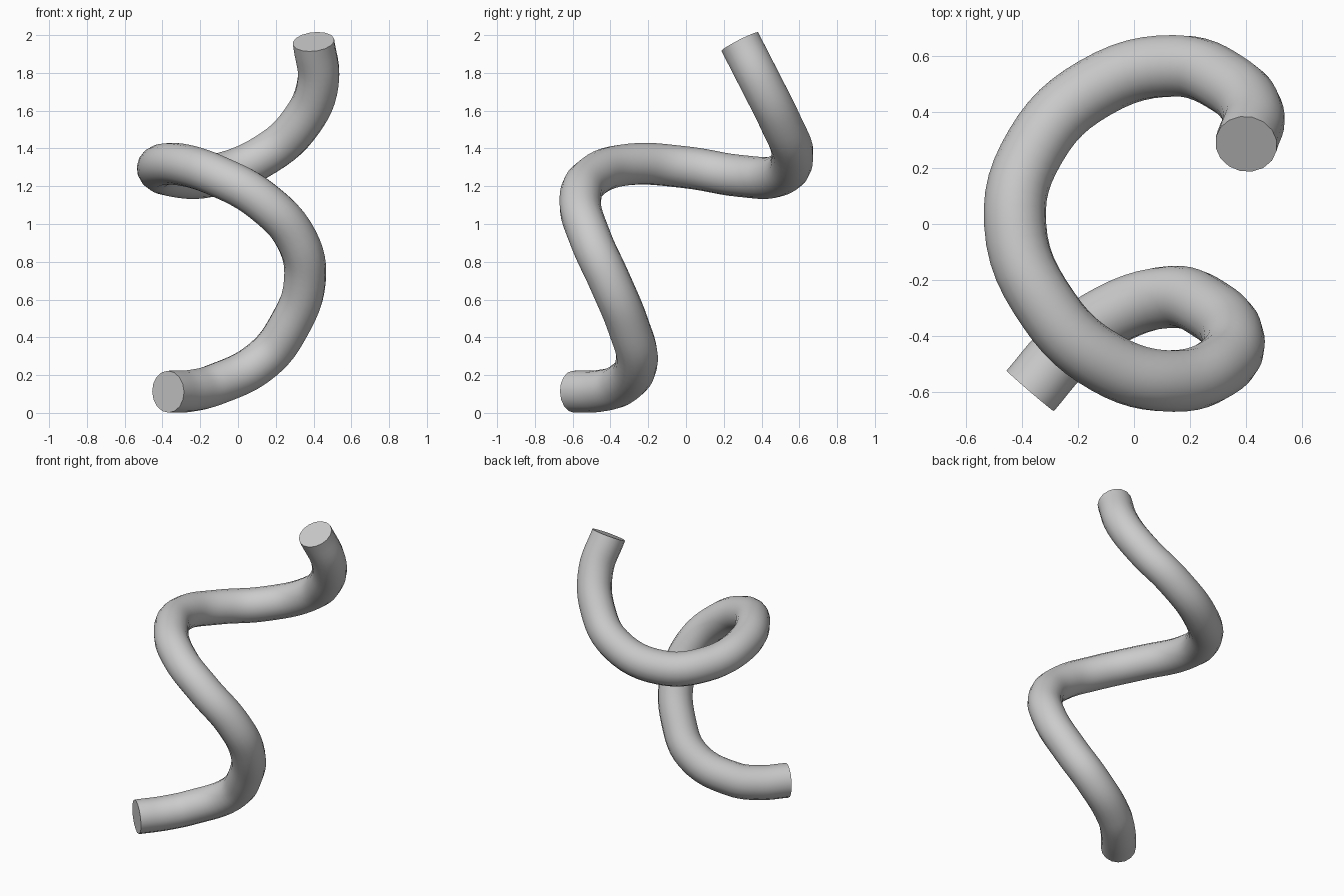
import bpy
import math

if "Cube" in bpy.data.objects:
    bpy.data.objects.remove(bpy.data.objects["Cube"])

# Centreline of the coiled tube, bottom to top
path = [
    (-0.37, -0.595, 0.112), (-0.25, -0.455, 0.117), (-0.12, -0.345, 0.15),
    (0.13, -0.26, 0.28), (0.27, -0.305, 0.46), (0.354, -0.405, 0.70),
    (0.31, -0.505, 0.92), (0.13, -0.56, 1.12), (-0.10, -0.495, 1.25),
    (-0.305, -0.305, 1.315), (-0.424, 0.0, 1.30), (-0.35, 0.28, 1.255),
    (-0.14, 0.485, 1.255), (0.15, 0.564, 1.37), (0.335, 0.50, 1.54),
    (0.424, 0.395, 1.75), (0.40, 0.285, 1.965),
]

# Round tube swept along the path, with flat capped ends
curve = bpy.data.curves.new("coiled_tube", 'CURVE')
curve.dimensions = '3D'
curve.resolution_u = 6
curve.bevel_depth = 0.111
curve.bevel_resolution = 6
curve.use_fill_caps = True
spline = curve.splines.new('BEZIER')
spline.bezier_points.add(len(path) - 1)
for point, co in zip(spline.bezier_points, path):
    point.co = co
    point.handle_left_type = point.handle_right_type = 'AUTO'

tube = bpy.data.objects.new("coiled_tube", curve)
bpy.context.collection.objects.link(tube)
bpy.context.view_layer.objects.active = tube
tube.select_set(True)
bpy.ops.object.convert(target='MESH')

# Weld the caps to the wall, keep their rims sharp
tube = bpy.context.view_layer.objects.active
bpy.ops.object.mode_set(mode='EDIT')
bpy.ops.mesh.select_all(action='SELECT')
bpy.ops.mesh.remove_doubles(threshold=0.0005)
bpy.ops.mesh.normals_make_consistent(inside=False)
bpy.ops.object.mode_set(mode='OBJECT')
bpy.ops.object.shade_smooth_by_angle(angle=math.radians(40))
